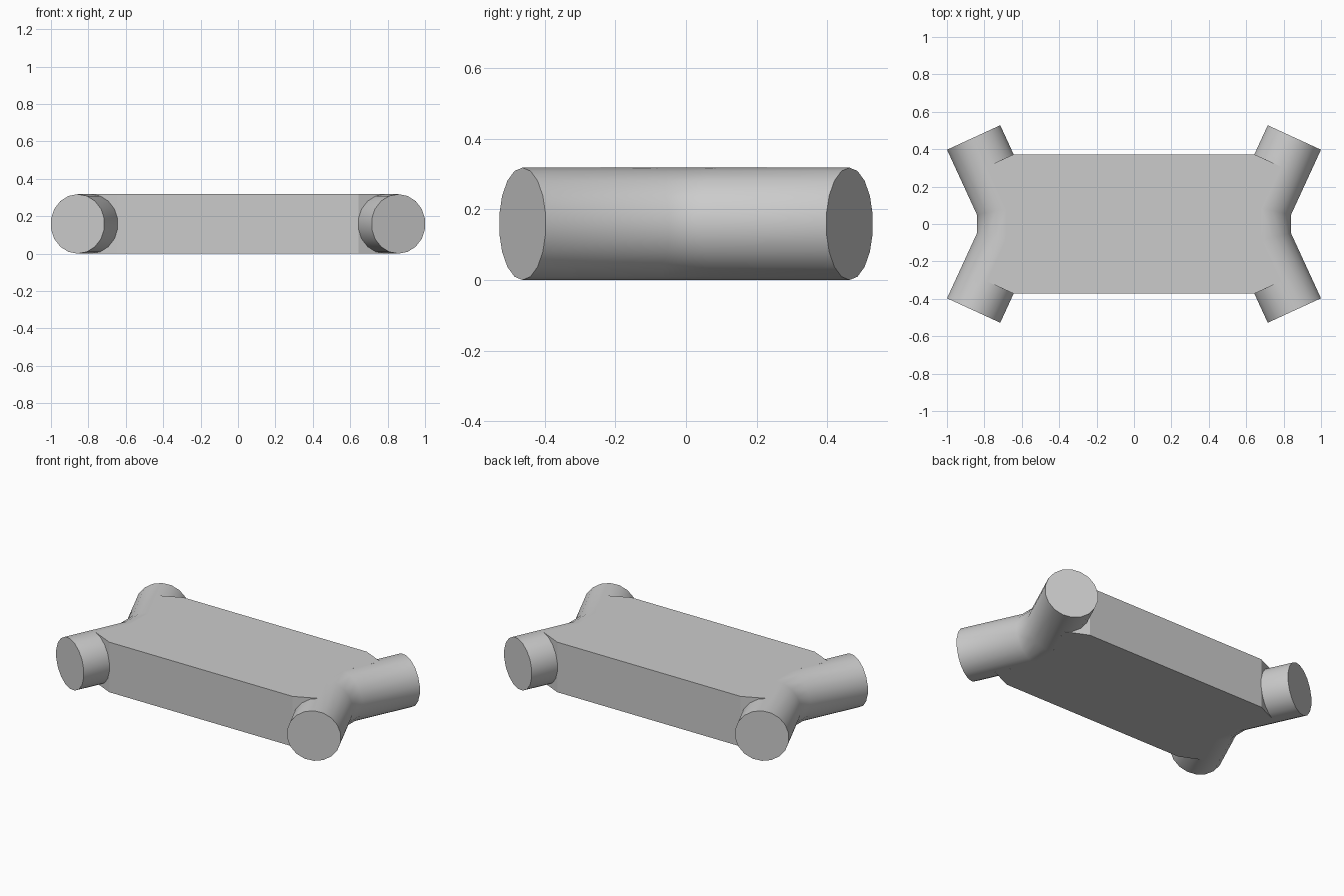
import bpy
import bmesh
from math import sin, cos, tan, radians
from mathutils import Vector

cube = bpy.data.objects.get("Cube")
if cube:
    bpy.data.objects.remove(cube, do_unlink=True)

RADIUS = 0.159
SIDES = 18
BEND = radians(24.7)
CAP = (0.8574, 0.4625)     # centre of an open end of the tube
KINK = (0.683, 0.0835)     # centre line where the tube bends
JOINT = (0.787, 0.3065)    # centre line where the block meets the tube
CORNER = (0.6444, 0.372)   # outer corner of the block

grey = bpy.data.materials.new("plain grey")
grey.use_nodes = True
colour = (0.6, 0.6, 0.6, 1)
grey.diffuse_color = colour
grey.node_tree.nodes["Principled BSDF"].inputs["Base Color"].default_value = colour


def finish(bm, name):
    bmesh.ops.recalc_face_normals(bm, faces=bm.faces)
    mesh = bpy.data.meshes.new(name)
    bm.to_mesh(mesh)
    bm.free()
    mesh.materials.append(grey)
    obj = bpy.data.objects.new(name, mesh)
    bpy.context.collection.objects.link(obj)
    return obj


def bent_tube(name, side):
    """Tube along y, bent inwards with mitred joints either side of the middle."""
    bm = bmesh.new()
    stations = [(CAP, -1, tan(BEND), cos(BEND)), (KINK, -1, tan(BEND / 2), 1),
                (KINK, 1, tan(BEND / 2), 1), (CAP, 1, tan(BEND), cos(BEND))]
    rings = []
    for (x, y), end, slope, width in stations:
        ring = []
        for i in range(SIDES):
            a = radians(90) + radians(360) * i / SIDES
            across = RADIUS * cos(a) * width
            ring.append(bm.verts.new((side * (x + across), end * (y - across * slope),
                                      RADIUS + RADIUS * sin(a))))
        rings.append(ring)
    for a, b in zip(rings, rings[1:]):
        for i in range(SIDES):
            j = (i + 1) % SIDES
            bm.faces.new((a[i], a[j], b[j], b[i]))
    bm.faces.new(rings[0])
    bm.faces.new(rings[-1])
    return finish(bm, name)


# Tubes at both ends
for name, side in (("left_tube", 1), ("right_tube", -1)):
    tube = bent_tube(name, side)
    bpy.ops.object.select_all(action="DESELECT")
    tube.select_set(True)
    bpy.context.view_layer.objects.active = tube
    bpy.ops.object.shade_smooth_by_angle(angle=radians(30))

# Flat block between the tubes, reaching to their centre lines
quarter = [CORNER, JOINT, KINK]
half = quarter + [(x, -y) for x, y in reversed(quarter)]
outline = half + [(-x, y) for x, y in reversed(half)]
bm = bmesh.new()
base = bm.faces.new([bm.verts.new((x, y, 0)) for x, y in outline])
top = bmesh.ops.extrude_face_region(bm, geom=[base], use_keep_orig=True)
bmesh.ops.translate(bm, vec=Vector((0, 0, 2 * RADIUS)),
                    verts=[v for v in top["geom"] if isinstance(v, bmesh.types.BMVert)])
finish(bm, "centre_block")
